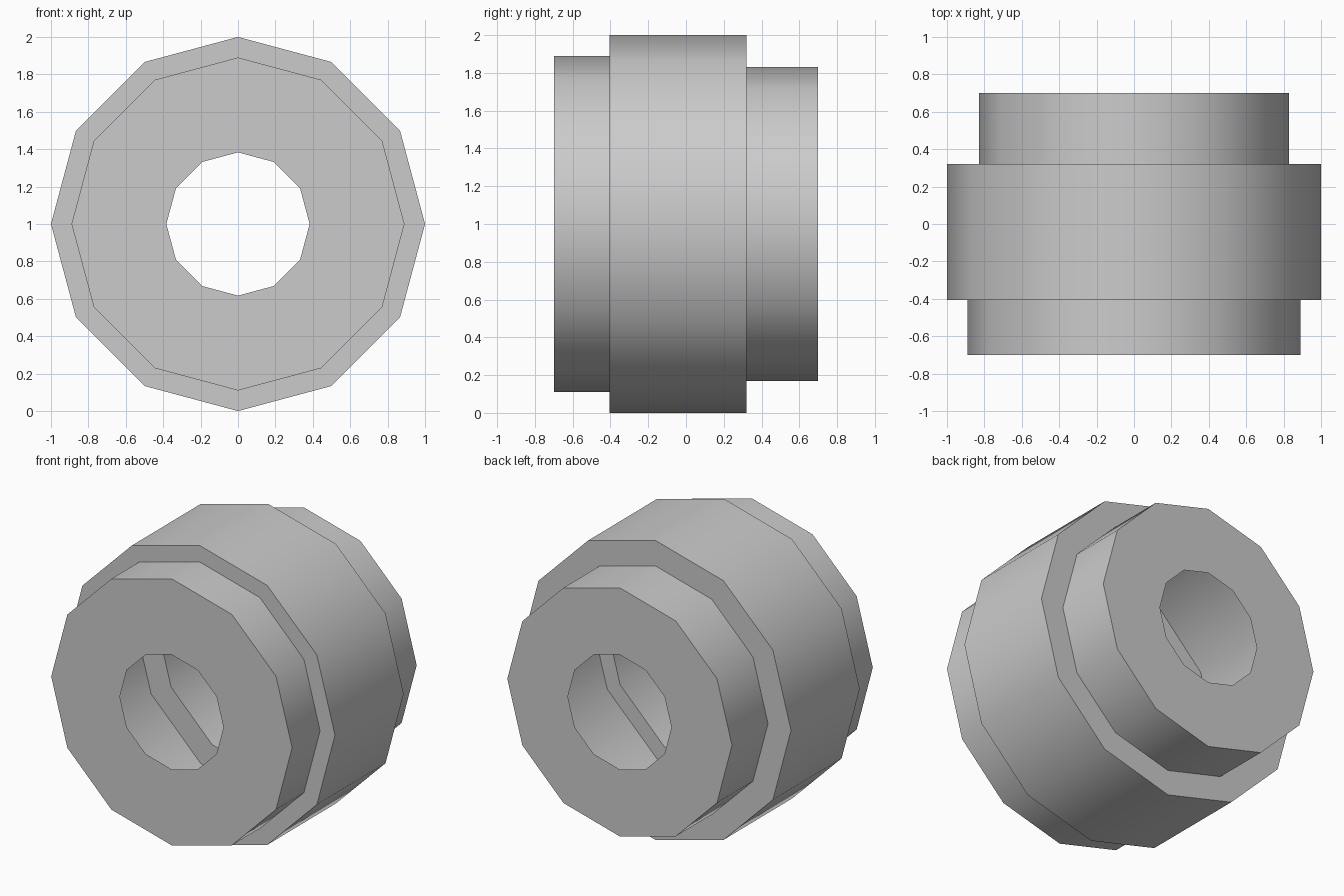
import bpy, bmesh, math

if "Cube" in bpy.data.objects:
    bpy.data.objects.remove(bpy.data.objects["Cube"])

SIDES = 12

# Hollow stepped shell: (radius, y) profile from front hole rim to rear hole rim
PROFILE = [(0.383, -0.70), (0.89, -0.70), (0.89, -0.405), (1.0, -0.405),
           (1.0, 0.32), (0.83, 0.32), (0.83, 0.70), (0.383, 0.70)]


def ring(bm, radius, y):
    return [bm.verts.new((radius * math.cos(2 * math.pi * i / SIDES), y,
                          1 + radius * math.sin(2 * math.pi * i / SIDES)))
            for i in range(SIDES)]


def lathe(name, profile):
    bm = bmesh.new()
    rings = [ring(bm, r, y) for r, y in profile]
    for a, b in zip(rings, rings[1:]):
        for i in range(SIDES):
            j = (i + 1) % SIDES
            bm.faces.new((a[i], b[i], b[j], a[j]))
    # Make every face point out of the shell (front cap faces -y)
    bm.normal_update()
    bm.faces.ensure_lookup_table()
    if bm.faces[0].normal.y > 0:
        bmesh.ops.reverse_faces(bm, faces=bm.faces[:])
    mesh = bpy.data.meshes.new(name)
    bm.to_mesh(mesh)
    bm.free()
    obj = bpy.data.objects.new(name, mesh)
    bpy.context.collection.objects.link(obj)
    return obj


# Stepped collar, smooth around its sides with crisp steps
collar = lathe("stepped_collar", PROFILE)
bpy.context.view_layer.objects.active = collar
collar.select_set(True)
bpy.ops.object.shade_smooth_by_angle(angle=math.radians(45))
